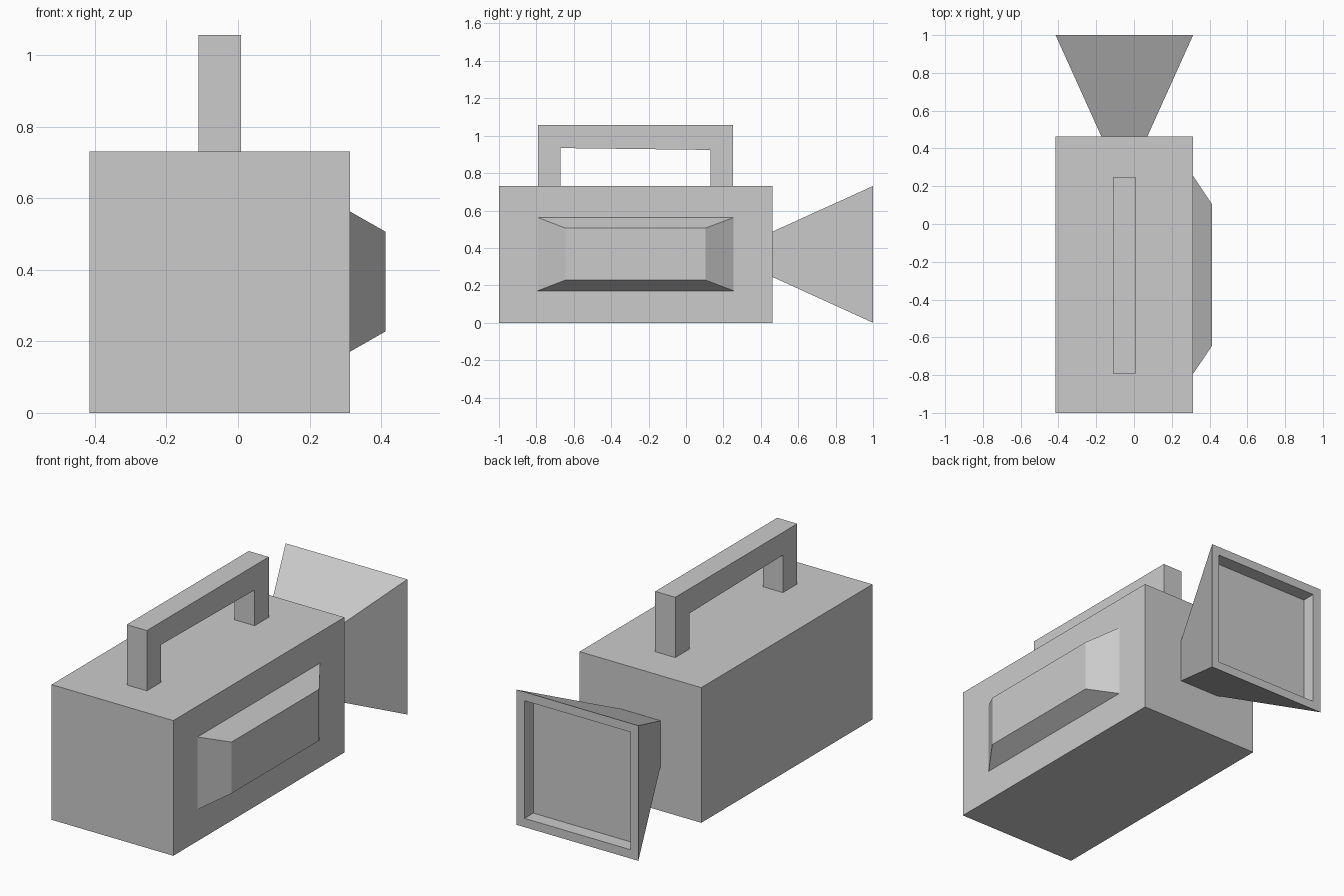
import bpy, bmesh
from mathutils import Vector

if "Cube" in bpy.data.objects:
    bpy.data.objects.remove(bpy.data.objects["Cube"])

CX = -0.051  # centre line of the body


def finish(name, bm):
    bmesh.ops.recalc_face_normals(bm, faces=bm.faces)
    mesh = bpy.data.meshes.new(name)
    bm.to_mesh(mesh)
    bm.free()
    obj = bpy.data.objects.new(name, mesh)
    bpy.context.collection.objects.link(obj)
    return obj


def loft(name, loop_a, loop_b, recess=None):
    """Closed solid between two matching loops; recess = (inset, depth) on the second cap."""
    bm = bmesh.new()
    a = [bm.verts.new(p) for p in loop_a]
    b = [bm.verts.new(p) for p in loop_b]
    n = len(a)
    for i in range(n):
        j = (i + 1) % n
        bm.faces.new((a[i], a[j], b[j], b[i]))
    bm.faces.new(a[::-1])
    cap = bm.faces.new(b)
    bmesh.ops.recalc_face_normals(bm, faces=bm.faces)
    if recess:
        inset, depth = recess
        normal = cap.normal.copy()
        bmesh.ops.inset_individual(bm, faces=[cap], thickness=inset)
        inner = bmesh.ops.extrude_discrete_faces(bm, faces=[cap])["faces"][0]
        bmesh.ops.translate(bm, verts=inner.verts, vec=-normal * depth)
    return finish(name, bm)


def rect_y(y, half, z0, z1):
    return [(CX - half, y, z0), (CX + half, y, z0), (CX + half, y, z1), (CX - half, y, z1)]


def rect_x(x, y0, y1, z0, z1):
    return [(x, y0, z0), (x, y1, z0), (x, y1, z1), (x, y0, z1)]


# Main body
loft("body", rect_y(-1.0, 0.364, 0, 0.731), rect_y(0.462, 0.364, 0, 0.731))

# Flared lens hood with a shallow square recess
loft("lens_hood", rect_y(0.462, 0.121, 0.245, 0.487), rect_y(1.0, 0.364, 0, 0.731),
     recess=(0.067, 0.075))

# Tapered panel on the right side
loft("side_panel", rect_x(0.313, -0.793, 0.255, 0.171, 0.563),
     rect_x(0.413, -0.645, 0.104, 0.228, 0.506))

# Carrying handle: arch profile extruded across x
arch = [(-0.792, 0.731), (-0.792, 1.057), (0.25, 1.057), (0.25, 0.731),
        (0.13, 0.731), (0.13, 0.924), (-0.67, 0.934), (-0.67, 0.731)]
loft("handle", [(CX - 0.06, y, z) for y, z in arch], [(CX + 0.06, y, z) for y, z in arch])
